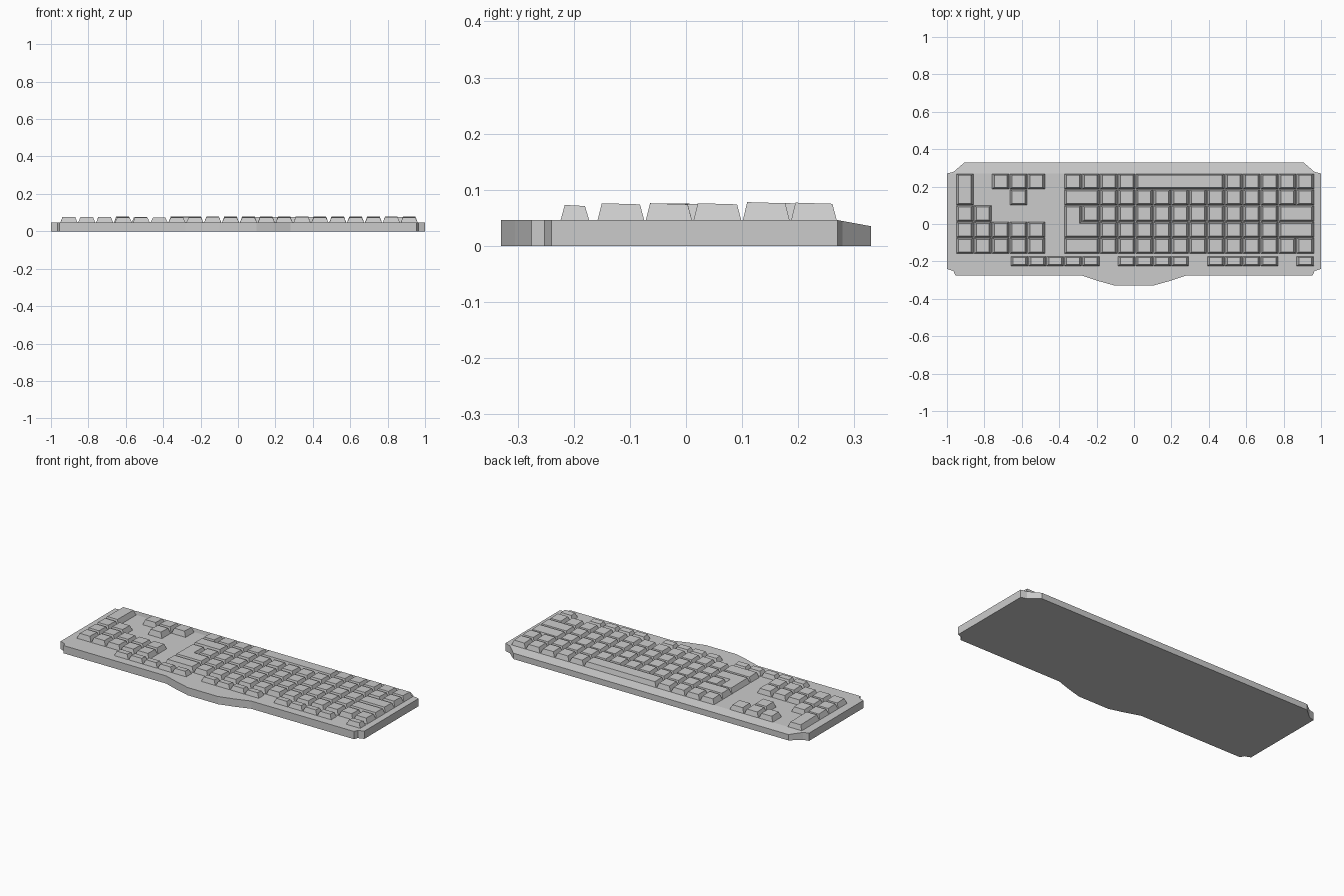
import bpy, bmesh
from mathutils import Vector

if "Cube" in bpy.data.objects:
    bpy.data.objects.remove(bpy.data.objects["Cube"])

DECK = 0.046          # height of the deck the keys stand on
P = 0.0955            # key pitch
MAIN, NAV = -0.374, -0.952   # left edges of the main block and the side block


def finish(bm, name):
    bmesh.ops.recalc_face_normals(bm, faces=bm.faces)
    me = bpy.data.meshes.new(name)
    bm.to_mesh(me)
    bm.free()
    ob = bpy.data.objects.new(name, me)
    bpy.context.collection.objects.link(ob)
    return ob


# Case: symmetric outline extruded, with the rear strip sloping down
right = [(0.1, -0.33), (0.19, -0.305), (0.28, -0.275), (0.955, -0.275),
         (0.965, -0.252), (1.0, -0.24), (1.0, 0.27)]
left = [(-x, y) for x, y in reversed(right)]
bm = bmesh.new()


def ring(pts, z):
    return [bm.verts.new((x, y, z)) for x, y in pts]


outline = right + left
rear = [(1.0, 0.27), (0.965, 0.279), (0.905, 0.33),
        (-0.905, 0.33), (-0.965, 0.279), (-1.0, 0.27)]
low = ring(outline, 0)
top = ring(outline, DECK)
n = len(right)
r, l = n - 1, n
rear_low = ring(rear[1:5], 0)
rear_top = [bm.verts.new((x, y, DECK - (y - 0.27) / 0.06 * 0.011)) for x, y in rear[1:5]]
bm.faces.new(top)
bm.faces.new([top[r]] + rear_top + [top[l]])
bm.faces.new(low[:n] + rear_low + low[n:])
loop_low = low[:n] + rear_low + low[n:]
loop_top = top[:n] + rear_top + top[n:]
for i in range(len(loop_low)):
    j = (i + 1) % len(loop_low)
    bm.faces.new((loop_low[i], loop_low[j], loop_top[j], loop_top[i]))
finish(bm, "case")


def key(bm, pts, h, inset=(0.014, 0.009)):
    """Tapered key cap on a counter-clockwise right-angled outline."""
    pts = [Vector(p) for p in pts]
    base, cap = [], []
    ys = [p.y for p in pts]
    for i, p in enumerate(pts):
        n = Vector((0, 0))
        for d in (p - pts[i - 1], pts[(i + 1) % len(pts)] - p):
            d.normalize()
            n += Vector((-d.y, d.x))
        b = p + n * 0.001
        t = p + Vector((n.x * inset[0], n.y * inset[1]))
        tilt = 0.002 * (p.y - min(ys)) / (max(ys) - min(ys))
        base.append(bm.verts.new((b.x, b.y, DECK - 0.002)))
        cap.append(bm.verts.new((t.x, t.y, h - tilt)))
    bm.faces.new(cap)
    bm.faces.new(base[::-1])
    for i in range(len(pts)):
        j = (i + 1) % len(pts)
        bm.faces.new((base[i], base[j], cap[j], cap[i]))


def box(x0, y0, x1, y1):
    return [(x0, y0), (x1, y0), (x1, y1), (x0, y1)]


# Row name: (front edge, back edge, cap height)
ROWS = {
    "function": (-0.225, -0.171, 0.073),
    "number": (-0.159, -0.073, 0.076),
    "upper": (-0.073, 0.012, 0.076),
    "home": (0.012, 0.100, 0.076),
    "lower": (0.100, 0.186, 0.078),
    "space": (0.186, 0.270, 0.077),
}
# Keys of each row: (start edge, column, width) in key pitches
one = lambda x, a, b: [(x, c, 1) for c in range(a, b)]
KEYS = {
    "function": one(MAIN, -3, 2) + one(MAIN, 3, 7) + one(MAIN, 8, 12) + one(MAIN, 13, 14),
    "number": one(NAV, 0, 5) + [(MAIN, 0, 2)] + one(MAIN, 2, 14),
    "upper": one(NAV, 0, 5) + one(MAIN, 2, 12) + [(MAIN, 12, 2)],
    "home": one(NAV, 0, 2) + one(MAIN, 1, 12) + [(MAIN, 12, 2)],
    "lower": one(NAV, 3, 4) + [(MAIN, 0, 2)] + one(MAIN, 2, 14),
    "space": one(NAV, 2, 5) + one(MAIN, 0, 4) + one(MAIN, 9, 14),
}
for row, (y0, y1, h) in ROWS.items():
    bm = bmesh.new()
    for x, c, w in KEYS[row]:
        key(bm, box(x + c * P, y0, x + (c + w) * P, y1), h)
    finish(bm, row + "_row_keys")

# Space bar
bm = bmesh.new()
key(bm, box(MAIN + 4 * P, 0.186, MAIN + 9 * P, 0.270), 0.077)
finish(bm, "space_bar")

# L-shaped enter key
bm = bmesh.new()
key(bm, [(MAIN, -0.073), (MAIN + 2 * P, -0.073), (MAIN + 2 * P, 0.012),
         (MAIN + P, 0.012), (MAIN + P, 0.100), (MAIN, 0.100)], 0.076)
finish(bm, "enter_key")

# Tall key of the side block
bm = bmesh.new()
key(bm, box(NAV, 0.100, NAV + P, 0.270), 0.077)
finish(bm, "tall_pad_key")
